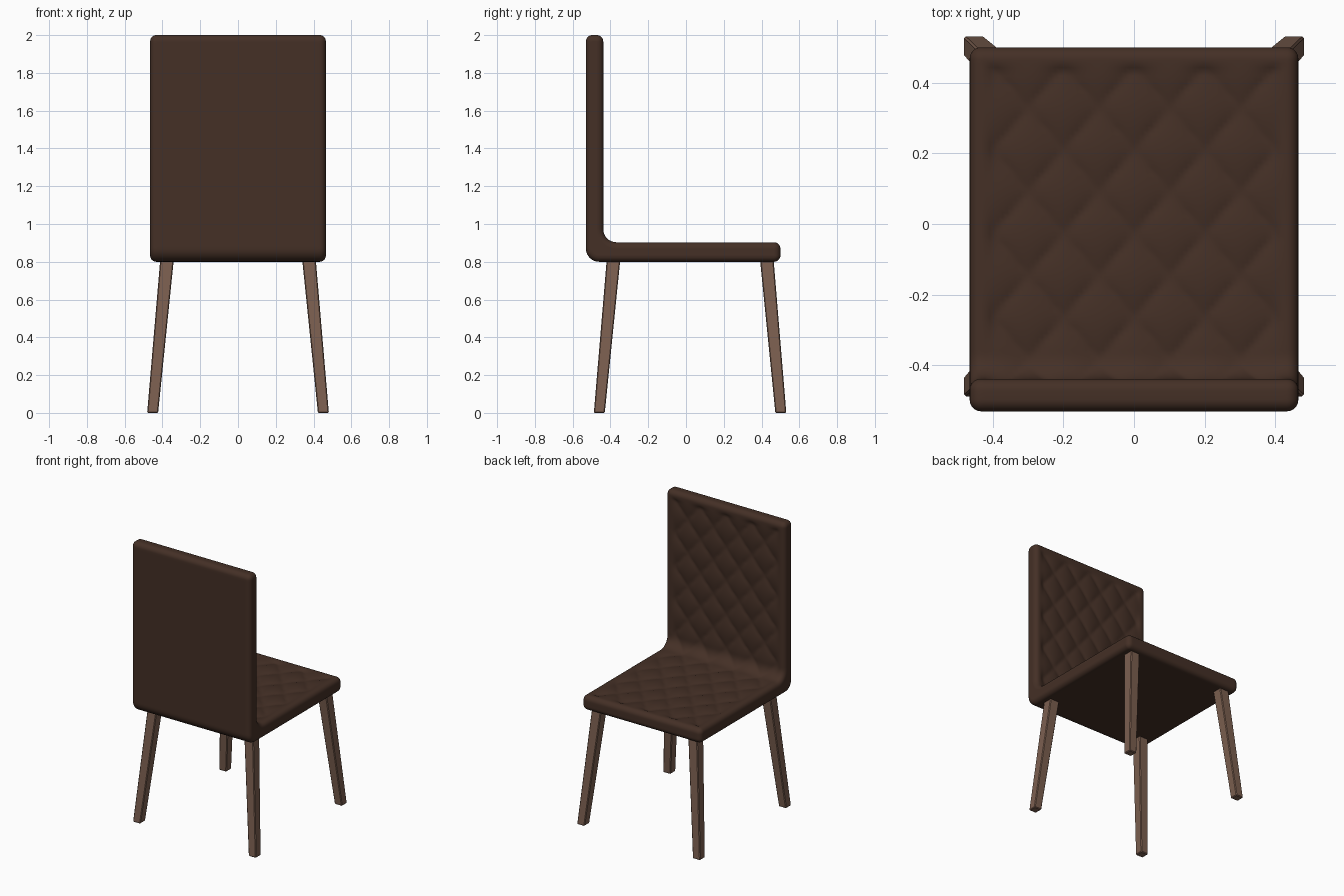
import bpy, bmesh, math
from mathutils import Vector

if "Cube" in bpy.data.objects:
    bpy.data.objects.remove(bpy.data.objects["Cube"])


def material(name, rgb):
    m = bpy.data.materials.new(name)
    m.diffuse_color = (*rgb, 1)
    m.use_nodes = True
    m.node_tree.nodes["Principled BSDF"].inputs["Base Color"].default_value = m.diffuse_color
    return m


def add_object(name, bm, mat):
    bmesh.ops.recalc_face_normals(bm, faces=bm.faces[:])
    me = bpy.data.meshes.new(name)
    bm.to_mesh(me)
    bm.free()
    me.materials.append(mat)
    ob = bpy.data.objects.new(name, me)
    bpy.context.collection.objects.link(ob)
    return ob


def rounded_profile(corners, step, arc=8):
    """Closed outline with rounded corners and evenly divided straights."""
    arcs = []
    n = len(corners)
    for i, (y, z, r) in enumerate(corners):
        p = Vector((y, z))
        a = (Vector(corners[i - 1][:2]) - p).normalized()
        b = (Vector(corners[(i + 1) % n][:2]) - p).normalized()
        c = p + (a + b) * r          # all corners are right angles
        arcs.append([c - b * r * math.cos(t) - a * r * math.sin(t)
                     for t in (math.pi / 2 * k / arc for k in range(arc + 1))])
    pts = []
    for i, pa in enumerate(arcs):
        pts += pa
        e, s = pa[-1], arcs[(i + 1) % n][0]
        m = max(1, round((s - e).length / step))
        pts += [e.lerp(s, k / m) for k in range(1, m)]
    return pts


def smooth(t):
    t = min(1, max(0, t))
    return t * t * (3 - 2 * t)


leather = material("dark brown leather", (0.058, 0.029, 0.019))
wood = material("brown wood", (0.2, 0.115, 0.08))

# Upholstered L-shaped body, starting at the seat front and running up the back
HALF, R, PX = 0.465, 0.032, 0.2
corners = [(0.5, 0.903, 0.034), (-0.438, 0.903, 0.07), (-0.438, 2.0, 0.034),
           (-0.53, 2.0, 0.034), (-0.53, 0.8, 0.07), (0.5, 0.8, 0.034)]
prof = rounded_profile(corners, 0.0118)
N = len(prof)
normals, run = [], [0.0]
for i in range(N):
    t = (prof[(i + 1) % N] - prof[i - 1]).normalized()
    normals.append(Vector((t.y, -t.x)))    # points outwards
    if i:
        run.append(run[-1] + (prof[i] - prof[i - 1]).length)
top = max(range(N), key=lambda i: prof[i].y + 0.01 * prof[i].x)
LEN = run[top]
S0 = 0.075
PS = (LEN - 2 * S0) / 8


def quilt(x, s):
    """Depth of the diamond stitching at width x and path length s."""
    edge = min(0.425 - abs(x), s - S0 + 0.015, LEN - S0 + 0.015 - s)
    if edge <= 0:
        return 0
    a, b = (s - S0) / PS + x / PX, (s - S0) / PS - x / PX
    f = abs(math.sin(math.pi * a) * math.sin(math.pi * b))
    return 0.014 * (1 - f ** 0.5) * smooth(edge / 0.035)


ends = [(HALF - R + R * math.sin(t), R * (1 - math.cos(t)))
        for t in (math.pi / 2 * k / 6 for k in range(1, 7))]
flat = HALF - R
M = 70
stations = [(-x, d) for x, d in reversed(ends)]
stations += [(-flat + 2 * flat * k / M, 0) for k in range(M + 1)] + ends

bm = bmesh.new()
rings = []
for x, d in stations:
    ring = []
    for i, p in enumerate(prof):
        depth = d + (quilt(x, run[i]) if i <= top else 0)
        q = p - normals[i] * depth
        ring.append(bm.verts.new((x, q.x, q.y)))
    rings.append(ring)
for r0, r1 in zip(rings, rings[1:]):
    for i in range(N):
        j = (i + 1) % N
        bm.faces.new((r0[i], r0[j], r1[j], r1[i]))
bm.faces.new(rings[0])
bm.faces.new(rings[-1])
for f in bm.faces:
    f.smooth = len(f.verts) == 4
add_object("quilted_seat_and_back", bm, leather)


# Splayed tapered legs
def leg(name, side, y_top, y_foot):
    bm = bmesh.new()
    bmesh.ops.create_cube(bm, size=1)
    for v in bm.verts:
        up = v.co.z > 0
        w = 0.072 if up else 0.058
        cx, cy = (0.375, y_top) if up else (0.452, y_foot)
        v.co = (side * cx + v.co.x * w, cy + v.co.y * w, 0.82 if up else 0)
    bmesh.ops.bevel(bm, geom=bm.edges[:], offset=0.005, segments=1,
                    affect='EDGES')
    add_object(name, bm, wood)


for side, label in ((-1, "left"), (1, "right")):
    leg("front_leg_" + label, side, 0.427, 0.502)
    leg("rear_leg_" + label, side, -0.383, -0.459)
